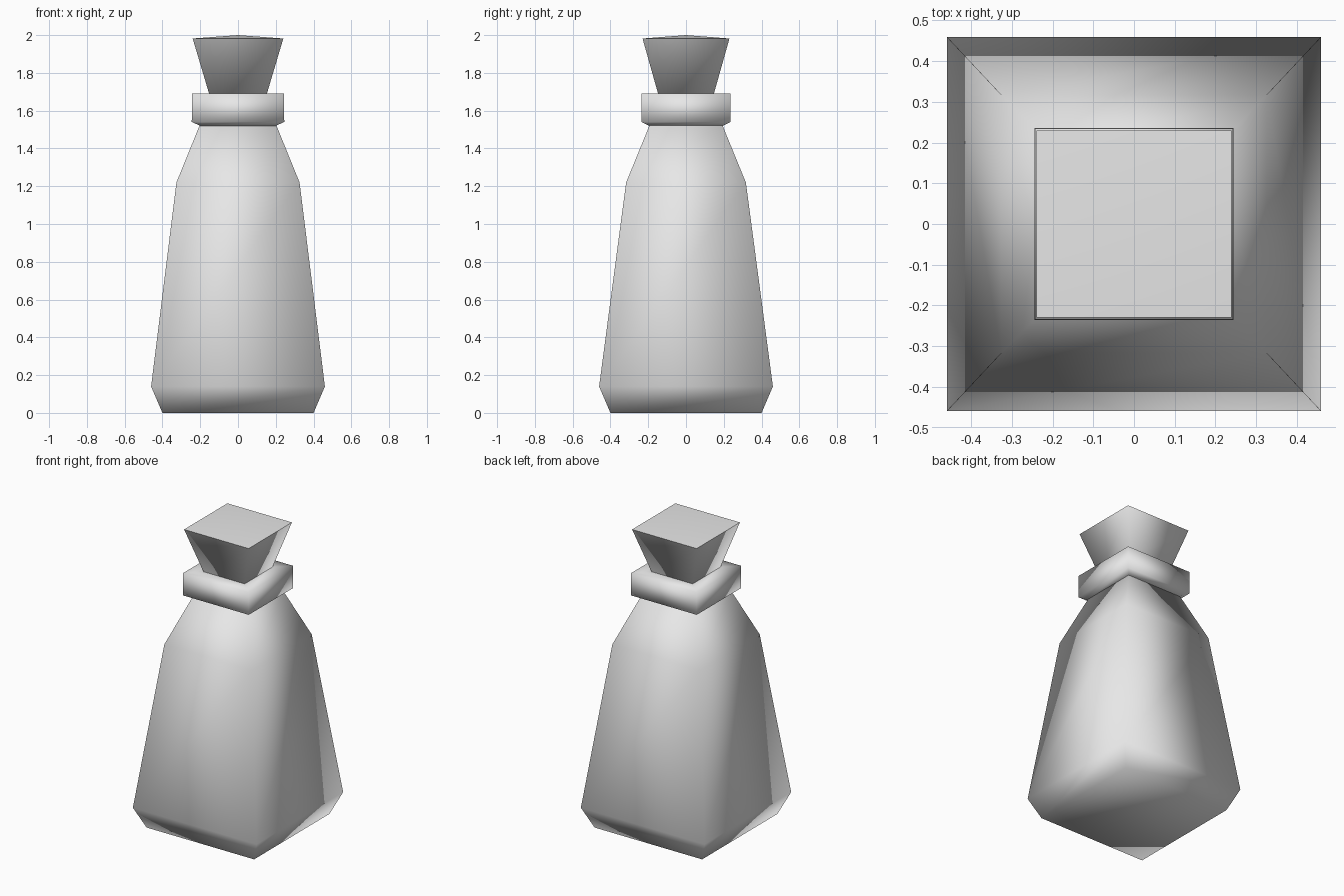
import bpy
import bmesh

cube = bpy.data.objects.get("Cube")
if cube:
    bpy.data.objects.remove(cube, do_unlink=True)

# One pale grey for the whole bottle
grey = bpy.data.materials.new("pale_grey")
grey.use_nodes = True
colour = (0.8, 0.8, 0.8, 1)
grey.diffuse_color = colour
grey.node_tree.nodes["Principled BSDF"].inputs["Base Color"].default_value = colour


def square_loft(name, rings, apex=None, sharp_top=False):
    """Stack of four-sided rings (half x, half y, z), closed at both ends."""
    bm = bmesh.new()
    corners = [(-1, -1), (1, -1), (1, 1), (-1, 1)]
    loops = [[bm.verts.new((sx * hx, sy * hy, z)) for sx, sy in corners]
             for hx, hy, z in rings]
    for low, high in zip(loops, loops[1:]):
        for i in range(4):
            j = (i + 1) % 4
            bm.faces.new((low[i], low[j], high[j], high[i]))
    bm.faces.new(loops[0][::-1])
    top = loops[-1]
    if apex is None:
        bm.faces.new(top)
    else:
        tip = bm.verts.new((0, 0, apex))
        for i in range(4):
            bm.faces.new((top[i], top[(i + 1) % 4], tip))
    for face in bm.faces:
        face.smooth = True
    if sharp_top:
        for i in range(4):
            bm.edges.get((top[i], top[(i + 1) % 4])).smooth = False
    mesh = bpy.data.meshes.new(name)
    bm.to_mesh(mesh)
    bm.free()
    mesh.materials.append(grey)
    obj = bpy.data.objects.new(name, mesh)
    bpy.context.collection.objects.link(obj)
    return obj


# Tapered body with chamfered foot and sloping shoulders
square_loft("bottle_body", [(0.4, 0.4, 0), (0.46, 0.46, 0.14),
                            (0.326, 0.317, 1.22), (0.2, 0.19, 1.53)])

# Thick lip around the neck
square_loft("neck_collar", [(0.2, 0.195, 1.52), (0.245, 0.236, 1.54),
                            (0.243, 0.235, 1.69), (0.14, 0.135, 1.69)])

# Flared stopper with a very shallow domed top
square_loft("stopper", [(0.15, 0.145, 1.68), (0.24, 0.23, 1.982)],
            apex=2.0, sharp_top=True)
